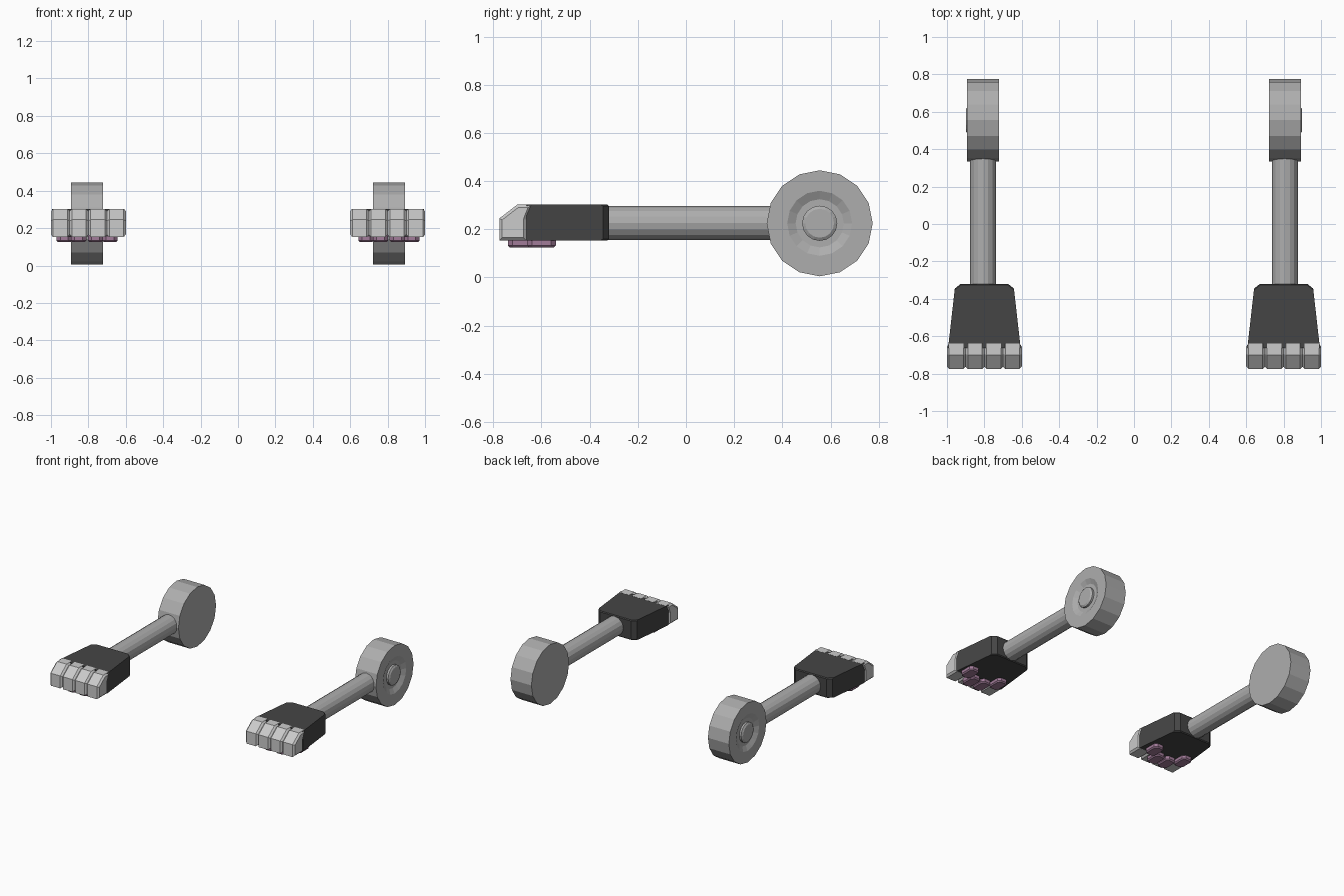
import bpy, bmesh, math
from mathutils import Matrix, Vector

if "Cube" in bpy.data.objects:
    bpy.data.objects.remove(bpy.data.objects["Cube"])


def material(name, rgb):
    m = bpy.data.materials.new(name)
    m.diffuse_color = (*rgb, 1)
    m.use_nodes = True
    m.node_tree.nodes["Principled BSDF"].inputs["Base Color"].default_value = m.diffuse_color
    return m


MID = material("mid_grey", (0.42, 0.42, 0.42))
DARK = material("dark_grey", (0.06, 0.06, 0.06))
PALE = material("pale_grey", (0.75, 0.75, 0.75))
PINK = material("dusky_pink", (0.36, 0.20, 0.32))


def finish(name, bm, mat):
    """Turn the mesh into an object mirrored across x = 0."""
    bmesh.ops.recalc_face_normals(bm, faces=bm.faces)
    me = bpy.data.meshes.new(name)
    bm.to_mesh(me)
    bm.free()
    me.materials.append(mat)
    ob = bpy.data.objects.new(name, me)
    bpy.context.collection.objects.link(ob)
    mod = ob.modifiers.new("mirror", 'MIRROR')
    mod.use_axis[0] = True
    mod.use_mirror_merge = False
    return ob


def prism(bm, points, direction):
    """Extrude a closed outline along a direction."""
    face = bm.faces.new([bm.verts.new(p) for p in points])
    new = bmesh.ops.extrude_face_region(bm, geom=[face])["geom"]
    verts = [g for g in new if isinstance(g, bmesh.types.BMVert)]
    bmesh.ops.translate(bm, verts=verts, vec=Vector(direction))


def chamfer(bm, edges, width):
    bmesh.ops.bevel(bm, geom=list(edges), offset=width, segments=1,
                    affect='EDGES', clamp_overlap=True)


# Round shoulder disc: lathe about the x axis, dished hub on the outside
bm = bmesh.new()
profile = [(0, .722), (.22, .722), (.22, .893), (.135, .893), (.10, .876),
           (.073, .876), (.073, .89), (.06, .898), (0, .898)]
axis = Vector((0, .555, .225))
verts = [bm.verts.new((x, axis.y, axis.z + r)) for r, x in profile]
edges = [bm.edges.new(pair) for pair in zip(verts, verts[1:])]
bmesh.ops.spin(bm, geom=verts + edges, cent=axis, axis=(1, 0, 0),
               angle=math.tau, steps=16, use_merge=True)
bmesh.ops.remove_doubles(bm, verts=bm.verts, dist=1e-4)
finish("shoulder_disc", bm, MID)

# Straight limb between the disc and the paw
bm = bmesh.new()
bmesh.ops.create_cone(bm, cap_ends=True, segments=16, radius1=.07, radius2=.07, depth=.80,
                      matrix=Matrix.Translation((.807, .04, .226)) @ Matrix.Rotation(math.pi / 2, 4, 'X'))
finish("limb", bm, MID)

# Tapered paw, widening to the front
bm = bmesh.new()
half = [(.127, -.32), (.158, -.345), (.194, -.663)]
outline = [(.8 + x, y, .154) for x, y in half] + [(.8 - x, y, .154) for x, y in reversed(half)]
prism(bm, outline, (0, 0, .148))
bmesh.ops.recalc_face_normals(bm, faces=bm.faces)
chamfer(bm, [e for e in bm.edges if all(v.co.y > -.4 for v in e.verts)
             and abs(e.verts[0].co.z - e.verts[1].co.z) < .01], .006)
finish("paw", bm, DARK)

# Four blunt toes with sloped fronts
bm = bmesh.new()
toe = [(-.775, .153), (-.775, .245), (-.70, .303), (-.638, .303), (-.663, .24), (-.663, .153)]
for i in range(4):
    prism(bm, [(.6 + .1 * i, y, z) for y, z in toe], (.1, 0, 0))
bmesh.ops.recalc_face_normals(bm, faces=bm.faces)
bm.normal_update()
chamfer(bm, {e for f in bm.faces if abs(f.normal.x) > .9 for e in f.edges}, .012)
finish("toes", bm, PALE)

# Soft pads in an arc under each paw
bm = bmesh.new()
for dx, y in [(-.122, -.60), (-.045, -.68), (.045, -.68), (.122, -.60)]:
    w, h, c = .041, .06, .02
    corner = [(w, h - c), (w - c, h), (c - w, h), (-w, h - c),
              (-w, c - h), (c - w, -h), (w - c, -h), (w, c - h)]
    prism(bm, [(.807 + dx + px, y + py, .125) for px, py in corner], (0, 0, .04))
bmesh.ops.recalc_face_normals(bm, faces=bm.faces)
chamfer(bm, [e for e in bm.edges if all(v.co.z < .13 for v in e.verts)], .008)
finish("paw_pads", bm, PINK)
